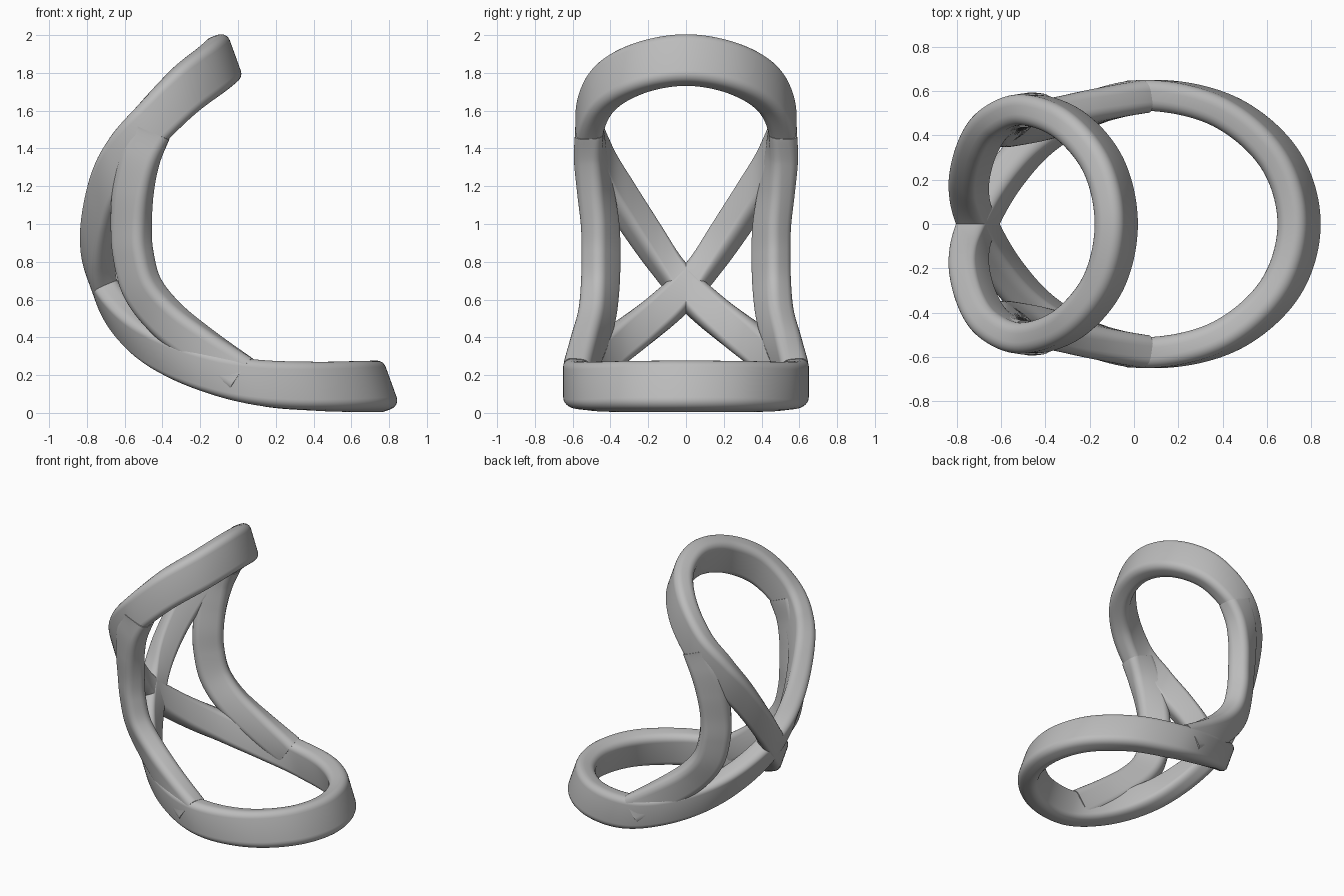
import bpy, bmesh, math
from mathutils import Vector

cube = bpy.data.objects.get("Cube")
if cube:
    bpy.data.objects.remove(cube, do_unlink=True)

grey = bpy.data.materials.new("plain_grey")
grey.use_nodes = True
grey.diffuse_color = (0.5, 0.5, 0.5, 1)
grey.node_tree.nodes["Principled BSDF"].inputs["Base Color"].default_value = (0.5, 0.5, 0.5, 1)

LEAN = Vector((-0.34, 0, 0.94)).normalized()   # fixed upright axis of the loop bar


def mirror_y(p):
    return Vector((p.x, -p.y, p.z))


def spline(points, closed, steps=12):
    """Catmull-Rom samples as (position, tangent, fraction along)."""
    n = len(points)
    get = (lambda i: points[i % n]) if closed else (lambda i: points[max(0, min(n - 1, i))])
    spans = n if closed else n - 1
    out = []
    for i in range(spans):
        a, b, c, d = (get(i + k) for k in (-1, 0, 1, 2))
        m0, m1 = (c - a) / 2, (d - b) / 2
        for s in range(steps + (not closed and i == spans - 1)):
            t = s / steps
            pos = (b * (2*t**3 - 3*t**2 + 1) + m0 * (t**3 - 2*t**2 + t)
                   + c * (3*t**2 - 2*t**3) + m1 * (t**3 - t**2))
            tan = (b * (6*t*t - 6*t) + m0 * (3*t*t - 4*t + 1)
                   + c * (6*t - 6*t*t) + m1 * (3*t*t - 2*t))
            out.append((pos, tan.normalized(), (i + t) / spans))
    return out


def rounded_rect(width, height, radius, seg=6):
    pts = []
    for k, (sx, sy) in enumerate(((1, 1), (-1, 1), (-1, -1), (1, -1))):
        for j in range(seg + 1):
            a = math.pi / 2 * (k + j / seg)
            pts.append((sx * (width / 2 - radius) + radius * math.cos(a),
                        sy * (height / 2 - radius) + radius * math.sin(a)))
    return pts


def sweep(name, samples, section, axes, closed):
    """Carry a section along the samples; axes gives its thin and tall directions."""
    bm = bmesh.new()
    rings = []
    for pos, tan, f in samples:
        thin, tall = axes(tan, f)
        rings.append([bm.verts.new(pos + thin * u + tall * v) for u, v in section])
    n = len(section)
    for i in range(len(rings) - (not closed)):
        a, b = rings[i], rings[(i + 1) % len(rings)]
        for j in range(n):
            bm.faces.new((a[j], a[(j + 1) % n], b[(j + 1) % n], b[j]))
    if not closed:
        bm.faces.new(rings[0])
        bm.faces.new(rings[-1])
    bmesh.ops.recalc_face_normals(bm, faces=bm.faces)
    mesh = bpy.data.meshes.new(name)
    bm.to_mesh(mesh)
    bm.free()
    mesh.materials.append(grey)
    obj = bpy.data.objects.new(name, mesh)
    bpy.context.collection.objects.link(obj)
    bpy.ops.object.select_all(action='DESELECT')
    obj.select_set(True)
    bpy.context.view_layer.objects.active = obj
    bpy.ops.object.shade_smooth_by_angle(angle=math.radians(40))
    return obj


# Figure-eight frame: back loop and seat loop crossing behind
cross = Vector((-0.705, 0, 0.66))
back = [Vector(p) for p in ((-0.745, 0.16, 0.87), (-0.712, 0.33, 1.12), (-0.63, 0.455, 1.32),
                            (-0.48, 0.515, 1.505), (-0.29, 0.446, 1.7), (-0.136, 0.26, 1.82))]
seat = [Vector(p) for p in ((-0.59, 0.205, 0.48), (-0.42, 0.39, 0.34), (-0.18, 0.525, 0.23),
                            (0.1, 0.58, 0.16), (0.42, 0.502, 0.14), (0.66, 0.29, 0.14))]
back_top, seat_front = Vector((-0.08, 0, 1.868)), Vector((0.745, 0, 0.14))
path = ([cross] + back + [back_top] + [mirror_y(p) for p in reversed(back)]
        + [cross] + seat + [seat_front] + [mirror_y(p) for p in reversed(seat)])


def loop_axes(tan, f):
    return tan.cross(LEAN).normalized(), LEAN


sweep("seat_and_back_loop", spline(path, True), rounded_rect(0.14, 0.27, 0.05), loop_axes, True)

# Side supports joining the back loop to the seat loop
support = [Vector(p) for p in ((-0.46, 0.513, 1.49), (-0.52, 0.505, 1.35), (-0.555, 0.48, 1.18),
                               (-0.565, 0.455, 1.0), (-0.555, 0.45, 0.84), (-0.505, 0.455, 0.66),
                               (-0.38, 0.475, 0.5), (-0.19, 0.525, 0.345), (0.02, 0.575, 0.2))]
for side, label in ((1, "left"), (-1, "right")):
    pts = support if side > 0 else [mirror_y(p) for p in support]

    def support_axes(tan, f, side=side):
        out = Vector((0, side, 0))
        out = (out - tan * out.dot(tan)).normalized()
        fore = out.cross(tan).normalized() * side
        if fore.x < 0:
            fore = -fore
        twist = math.radians(38) * math.sin(math.pi * f)
        return (out * math.cos(twist) - fore * math.sin(twist),
                fore * math.cos(twist) + out * math.sin(twist))

    sweep(label + "_support", spline(pts, False), rounded_rect(0.15, 0.21, 0.05), support_axes, False)
